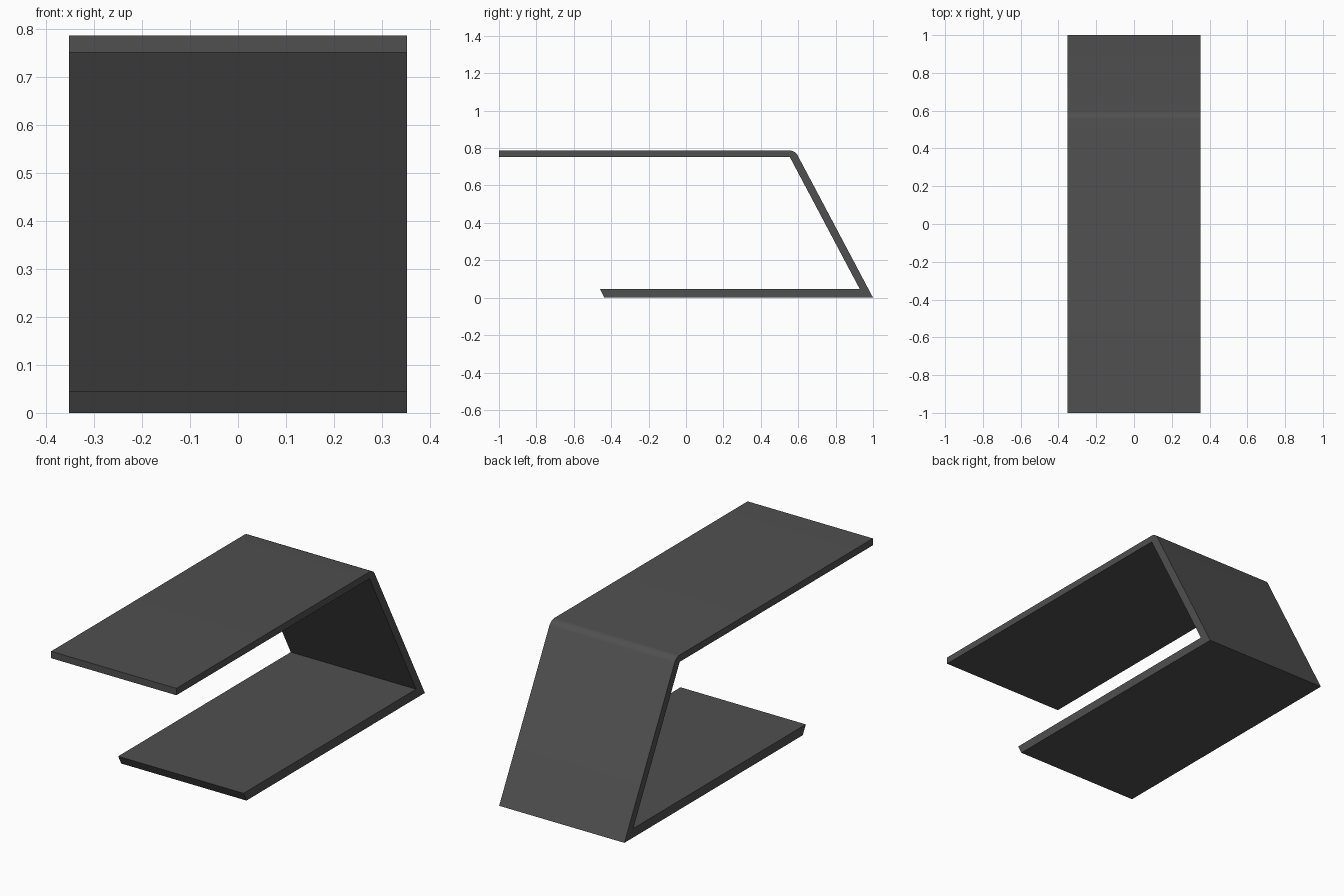
import bpy
import bmesh
import math
from mathutils import Vector

cube = bpy.data.objects.get("Cube")
if cube:
    bpy.data.objects.remove(cube, do_unlink=True)

WIDTH = 0.706

# Dark grey finish
grey = bpy.data.materials.new("dark grey")
grey.use_nodes = True
colour = (0.08, 0.08, 0.08, 1)
grey.diffuse_color = colour
grey.node_tree.nodes["Principled BSDF"].inputs["Base Color"].default_value = colour

# Side profile (y, z): top plate, slanted back and base in one folded sheet
profile = [
    (-1.0, 0.787), (0.583, 0.787), (1.0, 0.0), (-0.436, 0.0),
    (-0.46, 0.046), (0.929, 0.046), (0.555, 0.752), (-1.0, 0.752),
]

bm = bmesh.new()
verts = [bm.verts.new((-WIDTH / 2, y, z)) for y, z in profile]
side = bm.faces.new(verts)
sweep = bmesh.ops.extrude_face_region(bm, geom=[side])
moved = [v for v in sweep["geom"] if isinstance(v, bmesh.types.BMVert)]
bmesh.ops.translate(bm, verts=moved, vec=Vector((WIDTH, 0, 0)))

# Rounded outer fold between the top plate and the back
fold = [e for e in bm.edges
        if all(abs(v.co.y - 0.583) < 0.001 for v in e.verts)]
bmesh.ops.bevel(bm, geom=fold, offset=0.027, segments=6,
                profile=0.5, affect='EDGES')
bmesh.ops.recalc_face_normals(bm, faces=bm.faces)

mesh = bpy.data.meshes.new("folded_stand")
bm.to_mesh(mesh)
bm.free()
mesh.materials.append(grey)
stand = bpy.data.objects.new("folded_stand", mesh)
bpy.context.collection.objects.link(stand)

# Smooth the fold only
bpy.ops.object.select_all(action='DESELECT')
stand.select_set(True)
bpy.context.view_layer.objects.active = stand
bpy.ops.object.shade_smooth_by_angle(angle=math.radians(25))
